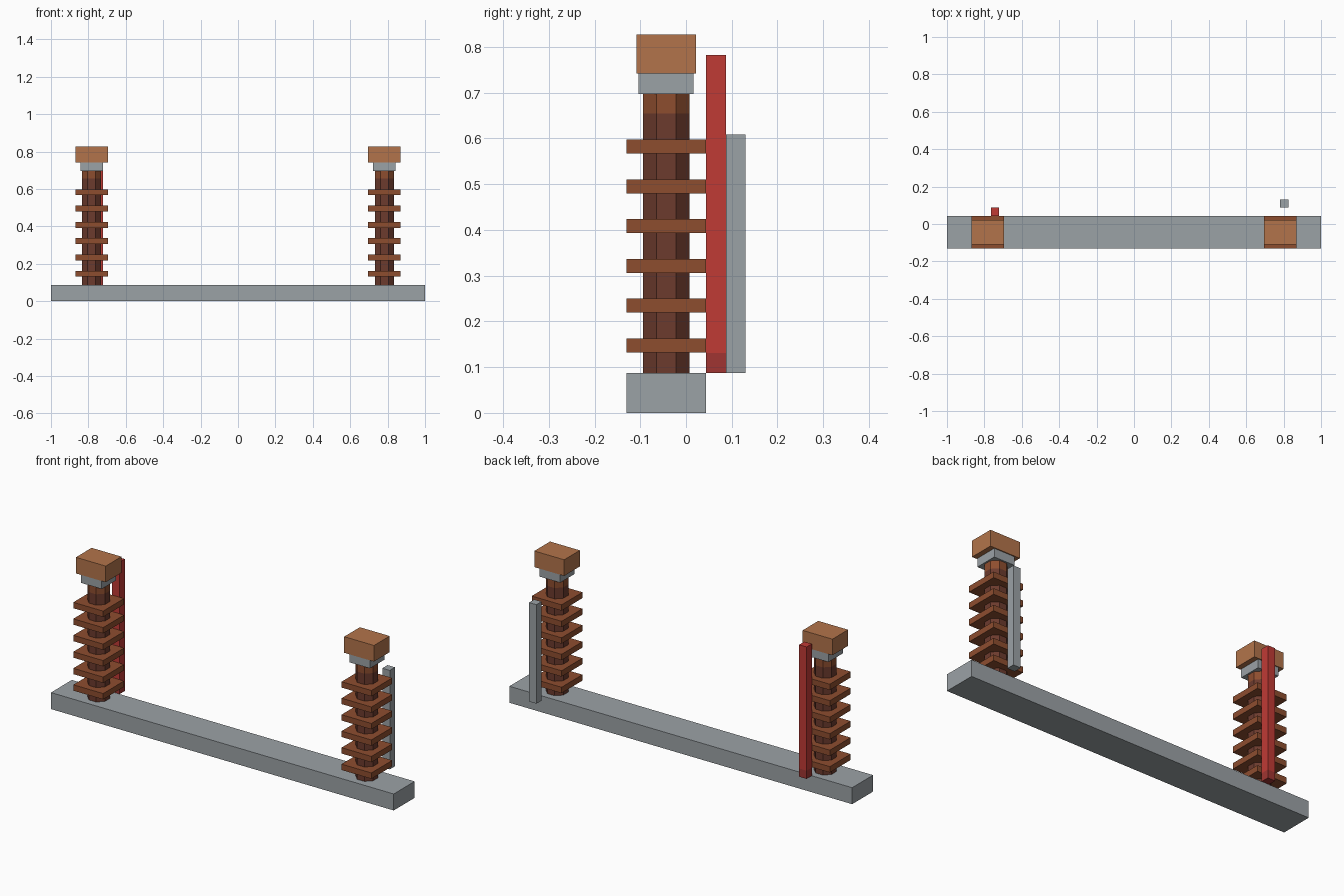
import bpy, math

cube = bpy.data.objects.get("Cube")
if cube:
    bpy.data.objects.remove(cube, do_unlink=True)

U = 2 / 46          # one module; the base is 46 modules long
YC = -U             # depth centre of the base and columns


def material(name, r, g, b):
    m = bpy.data.materials.new(name)
    m.use_nodes = True
    m.diffuse_color = (r, g, b, 1)
    m.node_tree.nodes["Principled BSDF"].inputs["Base Color"].default_value = (r, g, b, 1)
    return m


grey = material("grey metal", 0.33, 0.36, 0.38)
copper = material("copper", 0.45, 0.175, 0.07)
brown = material("glazed brown", 0.27, 0.075, 0.028)
dark_brown = material("dark brown", 0.15, 0.043, 0.027)
red = material("red paint", 0.53, 0.043, 0.036)
dark_red = material("dark red paint", 0.35, 0.036, 0.032)


def box(name, x, y, z0, z1, wx, wy, mat):
    bpy.ops.mesh.primitive_cube_add(size=1, location=(x, y, (z0 + z1) / 2))
    ob = bpy.context.object
    ob.name = name
    ob.scale = (wx, wy, z1 - z0)
    ob.data.materials.append(mat)
    return ob


def octagon(name, x, z0, z1, mat):
    # flat sides face the axes
    bpy.ops.mesh.primitive_cylinder_add(
        vertices=8, radius=0.051 / math.cos(math.pi / 8), depth=z1 - z0,
        location=(x, YC, (z0 + z1) / 2), rotation=(0, 0, math.pi / 8))
    ob = bpy.context.object
    ob.name = name
    ob.data.materials.append(mat)


# Base beam
FLOOR = 2 * U
box("base_beam", 0, YC, 0, FLOOR, 46 * U, 4 * U, grey)

# Two ribbed columns with collars and caps
for side, x in (("right", -18 * U), ("left", 18 * U)):
    octagon(side + "_column", x, FLOOR, 0.655, dark_brown)
    octagon(side + "_column_neck", x, 0.655, 0.70, brown)
    for i in range(6):
        z = 0.132 + 2 * U * i
        box(f"{side}_rib_{i + 1}", x, YC, z, z + 0.031, 4 * U, 4 * U, brown)
    box(side + "_collar", x, YC, 0.697, 0.742, 0.12, 0.12, grey)
    box(side + "_cap", x, YC, 0.742, 0.827, 4 * U, 3 * U, copper)

# Upright bars behind the columns
box("red_bar_foot", -0.743, 1.5 * U, FLOOR, 3 * U, U, U, dark_red)
box("red_bar", -0.743, 1.5 * U, 3 * U, 18 * U, U, U, red)
box("grey_bar", 0.803, 2.5 * U, FLOOR, 14 * U, U, U, grey)
